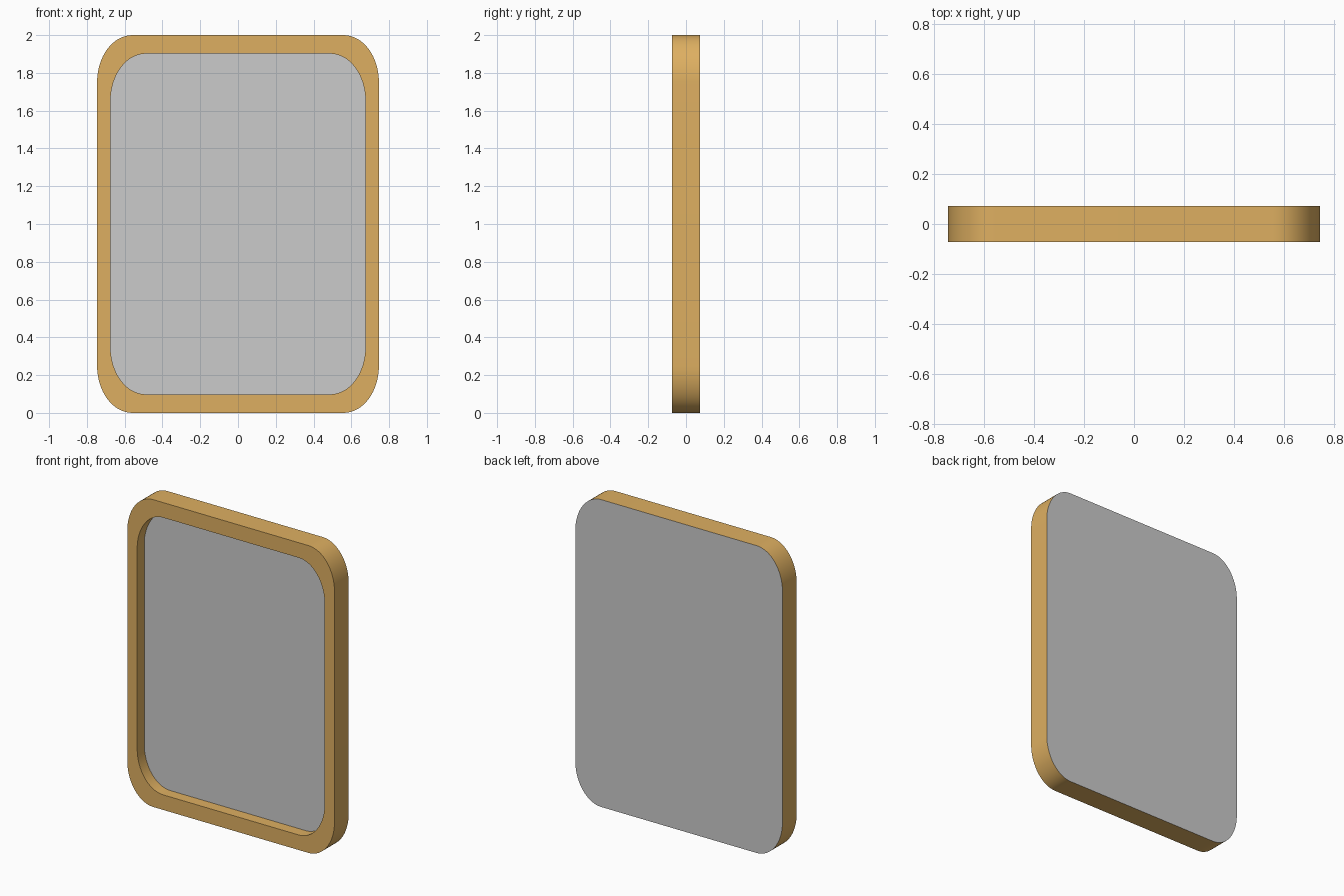
import bpy
from math import pi, sin, cos

if "Cube" in bpy.data.objects:
    bpy.data.objects.remove(bpy.data.objects["Cube"])

HALF_DEPTH = 0.073
CORNER_X, CORNER_Z, SEGMENTS = 0.187, 0.25, 16


def outline(half_w, half_h, y):
    """Rounded rectangle centred on z = 1, counter-clockwise seen from the front."""
    points = []
    for quarter, (sx, sz) in enumerate([(1, 1), (-1, 1), (-1, -1), (1, -1)]):
        for i in range(SEGMENTS + 1):
            a = (quarter + i / SEGMENTS) * pi / 2
            points.append((sx * (half_w - CORNER_X) + CORNER_X * cos(a), y,
                           1 + sz * (half_h - CORNER_Z) + CORNER_Z * sin(a)))
    return points


def add_object(name, verts, faces):
    mesh = bpy.data.meshes.new(name)
    mesh.from_pydata(verts, [], faces)
    obj = bpy.data.objects.new(name, mesh)
    bpy.context.collection.objects.link(obj)
    return obj


# Wooden frame: recess wall, front rim and outer wall
loops = [outline(0.675, 0.902, 0),
         outline(0.675, 0.902, -HALF_DEPTH),
         outline(0.746, 1.0, -HALF_DEPTH),
         outline(0.746, 1.0, HALF_DEPTH)]
n = len(loops[0])
faces = [(k * n + i, (k + 1) * n + i, (k + 1) * n + (i + 1) % n, k * n + (i + 1) % n)
         for k in range(3) for i in range(n)]
frame = add_object("frame", [p for loop in loops for p in loop], faces)
wood = bpy.data.materials.new("wood")
wood.diffuse_color = (0.73, 0.43, 0.12, 1)
wood.use_nodes = True
wood.node_tree.nodes["Principled BSDF"].inputs["Base Color"].default_value = wood.diffuse_color
frame.data.materials.append(wood)
bpy.context.view_layer.objects.active = frame
frame.select_set(True)
bpy.ops.object.shade_smooth_by_angle()

# Recessed mirror pane and flat backing
add_object("mirror_pane", loops[0], [tuple(range(n))])
add_object("backing", loops[3], [tuple(reversed(range(n)))])
